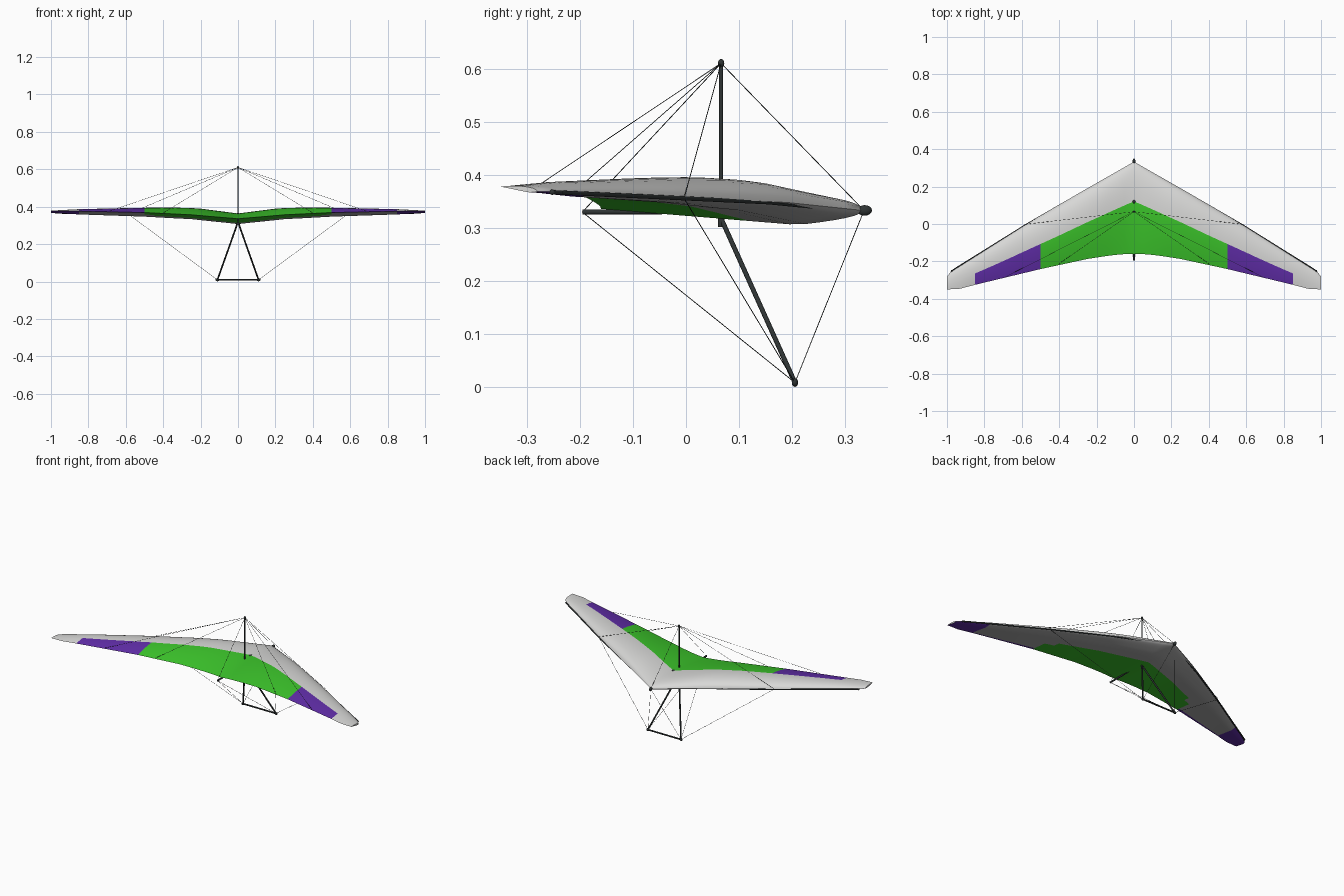
import bpy, bmesh, math
from mathutils import Vector

if "Cube" in bpy.data.objects:
    bpy.data.objects.remove(bpy.data.objects["Cube"])


def material(name, rgb):
    m = bpy.data.materials.new(name)
    m.diffuse_color = (*rgb, 1)
    m.use_nodes = True
    m.node_tree.nodes["Principled BSDF"].inputs["Base Color"].default_value = m.diffuse_color
    return m


WHITE = material("sail_light_grey", (0.69, 0.69, 0.68))
GREEN = material("sail_green", (0.045, 0.56, 0.024))
PURPLE = material("sail_purple", (0.12, 0.027, 0.40))
UNDER = material("undersail_grey", (0.42, 0.42, 0.42))
DARK = material("frame_dark", (0.028, 0.034, 0.034))


def interp(pts, x):
    for (a, u), (b, v) in zip(pts, pts[1:]):
        if x <= b:
            return u + (v - u) * (x - a) / (b - a)
    return pts[-1][1]


def finish(bm, name, mats):
    bmesh.ops.recalc_face_normals(bm, faces=bm.faces)
    me = bpy.data.meshes.new(name)
    bm.to_mesh(me)
    bm.free()
    for m in mats:
        me.materials.append(m)
    ob = bpy.data.objects.new(name, me)
    bpy.context.collection.objects.link(ob)
    bpy.ops.object.select_all(action='DESELECT')
    ob.select_set(True)
    bpy.context.view_layer.objects.active = ob
    bpy.ops.object.shade_smooth_by_angle(angle=math.radians(40))
    return ob


def tube(name, path, r, sides=12):
    """Round bar through the given points."""
    bm = bmesh.new()
    for a, b in zip(path, path[1:]):
        a, b = Vector(a), Vector(b)
        d = b - a
        new = bmesh.ops.create_cone(bm, cap_ends=True, segments=sides, radius1=r,
                                    radius2=r, depth=d.length)["verts"]
        rot = d.to_track_quat('Z', 'Y')
        for v in new:
            v.co = rot @ v.co + (a + b) / 2
    return finish(bm, name, [DARK])


def ball(name, loc, size):
    bm = bmesh.new()
    bmesh.ops.create_uvsphere(bm, u_segments=14, v_segments=8, radius=1)
    for v in bm.verts:
        v.co = Vector([c * s + l for c, s, l in zip(v.co, size, loc)])
    return finish(bm, name, [DARK])


# Wing plan and section tables against half span
LE_Y = [(0, .333), (.3, .162), (.58, -.003), (.95, -.237), (.98, -.257), (1, -.28)]
LE_Z = [(0, .333), (.25, .348), (.58, .357), (1, .369)]
TE_Y = [(0, -.16), (.05, -.161), (.12, -.167), (.25, -.187), (.5, -.241),
        (.85, -.325), (.93, -.346), (1, -.35)]
TE_Z = [(0, .336), (.1, .344), (.25, .357), (.5, .369), (.85, .376), (1, .378)]
CAMBER = [(0, .030), (.1, .036), (.2, .042), (.35, .041), (.6, .03), (.85, .018), (1, .006)]
BELLY = [(0, .028), (.25, .017), (.5, .012), (.85, .009), (1, .004)]
NF, NR = 9, 8
N = NF + NR


def section(x):
    """Closed ring: top from trailing to leading edge, then the underside back."""
    s = abs(x)
    tb = .43 + .2 * s
    ts = [tb * (i / NF) ** 1.7 for i in range(NF)]
    ts += [tb + (1 - tb) * i / NR for i in range(NR + 1)]

    def point(t, under):
        y = interp(LE_Y, s) * (1 - t) + interp(TE_Y, s) * t
        z = interp(LE_Z, s) * (1 - t) + interp(TE_Z, s) * t
        if under:
            return (x, y, z - interp(BELLY, s) * min(math.sqrt(t / .25), (1 - t) / .75))
        return (x, y, z + interp(CAMBER, s) * 2.6 * math.sqrt(t) * (1 - t))

    return [point(t, False) for t in reversed(ts)] + [point(t, True) for t in ts[1:-1]]


def panel(s, top, k):
    """Sail colour slot: 0 light grey, 1 green, 2 purple, 3 undersail grey."""
    rear = k >= NF
    if top:
        return 0 if not rear or s > .85 else (1 if s < .5 else 2)
    if s > .85:
        return 2
    if s < .5:
        return 1 if rear and not (s > .45 and k < NF + 2) else 3
    return 2 if k == N - 1 else 3


# Sail
half = sorted([i * .05 for i in range(1, 19)] + [.48, .93, .95, .965, .98, .99, 1])
xs = [-h for h in reversed(half)] + [0] + half
bm = bmesh.new()
rings = [[bm.verts.new(p) for p in section(x)] for x in xs]
for i in range(len(xs) - 1):
    s = abs(xs[i] + xs[i + 1]) / 2
    for j in range(2 * N - 0):
        j2 = (j + 1) % (2 * N)
        f = bm.faces.new((rings[i][j], rings[i][j2], rings[i + 1][j2], rings[i + 1][j]))
        f.material_index = panel(s, j < N, N - 1 - j if j < N else j - N)
for r in (rings[0], rings[-1]):
    bm.faces.new(r).material_index = 0
finish(bm, "sail", [WHITE, GREEN, PURPLE, UNDER])

# Keel, king post and nose
NOSE, TAIL = (0, .335, .333), (0, -.195, .33)
MAST, APEX = (0, .066, .61), (0, .066, .318)
tube("keel", [NOSE, TAIL], .005)
ball("nose_cap", (0, .336, .333), (.008, .014, .01))
tube("king_post", [(0, .066, .325), MAST], .004)
ball("king_post_cap", (0, .066, .61), (.006, .006, .008))
tube("apex_bracket", [(0, .066, .302), (0, .066, .335)], .006)
ball("sail_fitting", (0, .12, .362), (.008, .01, .005))
tube("base_bar", [(-.11, .205, .009), (.11, .205, .009)], .0045)
tube("front_wire_top", [MAST, NOSE], .0008, 6)
tube("rear_wire_top", [MAST, TAIL], .0008, 6)

# Mirrored frame and rigging
for side, s in (("left", -1), ("right", 1)):
    corner = (s * .11, .205, .009)
    joint = (s * .58, -.003, .355)
    tube("upright_" + side, [APEX, corner], .0045)
    ball("corner_" + side, corner, (.01, .006, .008))
    spar = []
    for x, inset in ((0, .014), (.3, .005), (.58, .002), (.8, 0), (.95, -.002), (.975, -.002)):
        spar.append((s * x, interp(LE_Y, x) - inset, interp(LE_Z, x) - .001))
    tube("leading_edge_tube_" + side, spar, .004)
    ball("tube_end_" + side, spar[-1], (.005, .006, .005))
    wires = {"top_side": (MAST, (s * .585, -.002, .362)),
             "top_inner": (MAST, (s * .4, -.212, .367)),
             "top_outer": (MAST, (s * .69, -.284, .376)),
             "low_side": (corner, joint),
             "low_front": (corner, NOSE),
             "low_rear": (corner, TAIL)}
    for n, (a, b) in wires.items():
        tube("wire_" + n + "_" + side, [a, b], .0008, 6)
